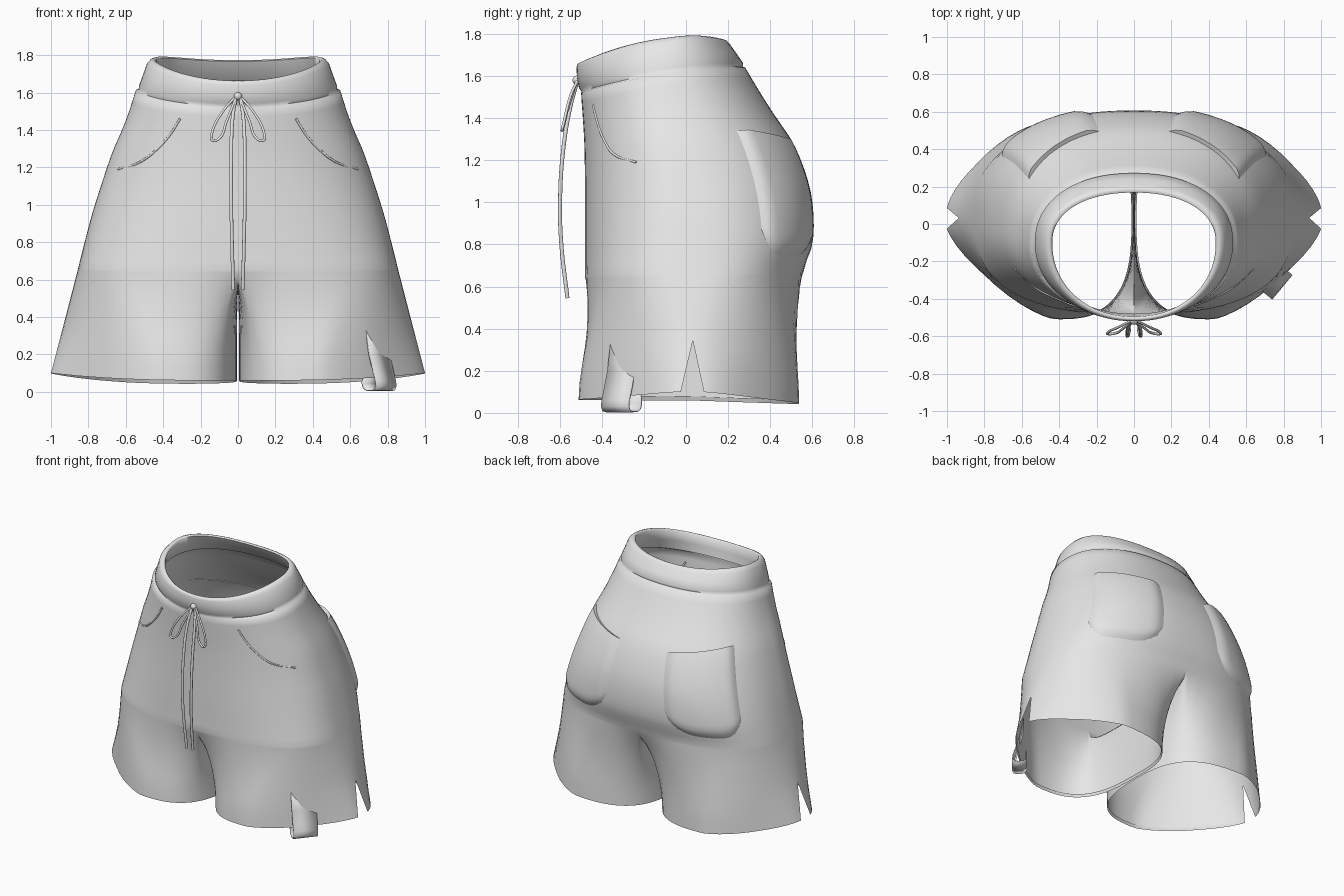
import bpy, bmesh, math
from mathutils import Vector

if "Cube" in bpy.data.objects:
    bpy.data.objects.remove(bpy.data.objects["Cube"])

cloth = bpy.data.materials.new("plain_grey_cloth")
cloth.diffuse_color = (0.8, 0.8, 0.8, 1)
cloth.use_nodes = True
cloth.node_tree.nodes["Principled BSDF"].inputs["Base Color"].default_value = cloth.diffuse_color


def interp(t, table):
    """Smooth interpolation of rows (key, values...)."""
    n = len(table)
    t = min(max(t, table[0][0]), table[-1][0])
    i = max(k for k in range(n - 1) if table[k][0] <= t)
    a, b = table[i], table[i + 1]
    p, q = table[max(i - 1, 0)], table[min(i + 2, n - 1)]
    h = b[0] - a[0]
    u = (t - a[0]) / h
    out = []
    for c in range(1, len(a)):
        m0 = (b[c] - p[c]) / (b[0] - p[0]) * h
        m1 = (q[c] - a[c]) / (q[0] - a[0]) * h
        out.append((2*u**3 - 3*u*u + 1)*a[c] + (u**3 - 2*u*u + u)*m0
                   + (3*u*u - 2*u**3)*b[c] + (u**3 - u*u)*m1)
    return out


def section(th, z, a, yf, yb, ym, nf, nb):
    """Half outline: th = 0 front centre, pi back centre."""
    s, c = abs(math.sin(th)), math.cos(th)
    n = nf if c > 0 else nb
    x = a * s ** (2 / n) if s > 1e-6 else 0.0
    d = abs(c) ** (2 / n)
    return Vector((x, ym + (yf - ym) * d if c > 0 else ym + (yb - ym) * d, z))


# height, half width, front y, back y
BODY = [(.55, .88, -.483, .535), (.70, .845, -.48, .565), (.80, .82, -.48, .60),
        (.95, .78, -.48, .605), (1.1, .733, -.48, .58), (1.28, .672, -.483, .51),
        (1.4, .62, -.49, .43), (1.5, .582, -.497, .365), (1.65, .535, -.503, .275)]


def body(th, z):
    f = (z - .7) / .9
    nf = 2.1 + .45 * max(0, 1 - f * 1.5) ** 2
    return section(th, z, *interp(z, BODY), .03 - .13 * f, nf, 2.5 - .3 * f)


def body_normal(th, z):
    e = .01
    n = (body(th + e, z) - body(th - e, z)).cross(body(th, z + e) - body(th, z - e))
    return n.normalized()


def finish(name, bm, angle=45, mirror=False):
    bmesh.ops.remove_doubles(bm, verts=bm.verts, dist=1e-4)
    bmesh.ops.recalc_face_normals(bm, faces=bm.faces)
    me = bpy.data.meshes.new(name)
    bm.to_mesh(me)
    bm.free()
    ob = bpy.data.objects.new(name, me)
    bpy.context.collection.objects.link(ob)
    me.materials.append(cloth)
    bpy.ops.object.select_all(action='DESELECT')
    ob.select_set(True)
    bpy.context.view_layer.objects.active = ob
    bpy.ops.object.shade_smooth_by_angle(angle=math.radians(angle))
    if mirror:
        ob.modifiers.new("mirror", 'MIRROR').merge_threshold = .001
    return ob


def grid(bm, rows):
    vs = [[bm.verts.new(p) for p in r] for r in rows]
    for r, q in zip(vs, vs[1:]):
        for i in range(len(r) - 1):
            bm.faces.new((r[i], r[i + 1], q[i + 1], q[i]))


def tube(name, pts, radius):
    cu = bpy.data.curves.new(name, 'CURVE')
    cu.dimensions = '3D'
    cu.bevel_depth, cu.bevel_resolution, cu.resolution_u = radius, 2, 6
    cu.use_fill_caps = True
    sp = cu.splines.new('BEZIER')
    sp.bezier_points.add(len(pts) - 1)
    for b, p in zip(sp.bezier_points, pts):
        b.co = p
        b.handle_left_type = b.handle_right_type = 'AUTO'
    cu.materials.append(cloth)
    bpy.context.collection.objects.link(bpy.data.objects.new(name, cu))


# Hips
M, K, PHI = 40, 14, 140
crotch_z = lambda th: .66 - .01 * math.cos(th)
seam_z = lambda th: 1.58 - .06 * math.cos(th) + .028 * math.sin(th) ** 2
rim_z = lambda th: 1.718 - .055 * math.cos(th) + .062 * math.sin(th) ** 2
thetas = [math.pi * i / M for i in range(M + 1)]
bm = bmesh.new()
rows = [[body(th, crotch_z(th) + (seam_z(th) - crotch_z(th)) * k / 18) for th in thetas]
        for k in range(19)]

# Waistband rolled over the top: height fraction, half width, front y, back y
BAND = [(.04, .53, -.496, .268), (.15, .53, -.508, .272),
        (.5, .508, -.518, .24), (.85, .487, -.52, .207), (.97, .467, -.515, .192),
        (1, .45, -.505, .18), (.95, .437, -.495, .168), (.5, .46, -.49, .2),
        (.1, .5, -.48, .25)]
rows += [[section(th, seam_z(th) + (rim_z(th) - seam_z(th)) * u, a, f, b, -.1, 2.1, 2.2)
          for th in thetas] for u, a, f, b in BAND]
grid(bm, rows)

# Crotch seam from back to front: parameter, y, z
end_f, end_b = body(0, crotch_z(0)), body(math.pi, crotch_z(math.pi))
CROTCH = [(0, end_b.y, end_b.z), (.1, .52, .605), (.25, .40, .57), (.45, .15, .55),
          (.65, -.12, .545), (.8, -.33, .55), (.92, -.45, .585), (1, end_f.y, end_f.z)]
cols = ([PHI * 2 / M * i for i in range(M // 2 + 1)]
        + [PHI + (360 - 2 * PHI) * i / K for i in range(1, K)]
        + [-PHI + PHI * 2 / M * i for i in range(M // 2 + 1)])


def leg_top(phi):
    if abs(phi) <= PHI:
        th = math.pi * (phi + PHI) / (2 * PHI)
        return body(th, crotch_z(th))
    return Vector((0, *interp((phi - PHI) / (360 - 2 * PHI), CROTCH)))


def leg_hem(phi):
    c, s = math.cos(math.radians(phi)), math.sin(math.radians(phi))
    front = s < 0
    cx = .42 if front else .5
    n = 2.9 if c <= 0 else 1.4 if front else 1.5
    x = cx + (1 - cx if c > 0 else cx - .006) * math.copysign(abs(c) ** (2 / n), c)
    y = .03 + math.copysign((.54 if front else .507) * abs(s) ** (2 / n), s)
    return Vector((x, y, .06 + .04 * x ** 3 - .035 * max(0, y)))


APEX = .565


def leg_point(k, t):
    phi = cols[k]
    p, q = leg_top(phi), leg_hem(phi)
    # straight at the side, eased at front and back, quick at the inseam
    a = min(180, abs(phi if phi <= 180 else 360 - phi))
    f = min(1, a / 80) ** 2
    w = min(1, max(0, (a - 95) / 60))
    w = w * w * (3 - 2 * w)
    outer = t + f * (t * t * (3 - 2 * t) - t)
    r = p.lerp(q, outer * (1 - w) + w * (1 - (1 - t) ** 2))
    sx = outer * (1 - w) + w * (1 - (1 - t) ** 4)
    r.x = p.x + (q.x - p.x) * sx
    r.z = p.z + (q.z - p.z) * t
    # side slit opening
    gap = .055 * max(0, t - APEX) / (1 - APEX)
    if abs(phi) < 40:
        r.y += gap * (1 - abs(phi) / 40) * (1 if k < len(cols) // 2 else -1)
    return r


# Legs
rows = [[leg_point(k, t) for k in range(len(cols))]
        for t in (0, .02, .05, .1, .17, .25, .35, .45, APEX, .65, .75, .87, 1)]
# turned-in hem
rows.append([Vector((.5 + (p.x - .5) * .985, .03 + (p.y - .03) * .985, p.z + .02))
             for p in rows[-1]])
grid(bm, rows)
finish("shorts_body", bm, 75, True)

# Back patch pockets, draped over the seat
bm = bmesh.new()
N = 16
lift = lambda e: .026 * min(1, e * 8) ** .6
rows = []
for j in [-1] + list(range(N + 1)):
    row = []
    for i in range(N + 1):
        u, v = i / N, max(j, 0) / N
        th = math.radians(167 - 46 * u)
        top, bottom = 1.28 + .06 * u, .735 + .14 * abs(2 * u - 1) ** 4
        z = top + (bottom - top) * v
        d = 0 if j < 0 else lift(min(u, 1 - u, 1 - v))
        row.append(body(th, z) + body_normal(th, z) * (d - .003))
    rows.append(row)
grid(bm, rows)
finish("back_pocket", bm, 50, True)

# Front slanted pocket openings
seam = []
for x, z in ((.31, 1.46), (.36, 1.38), (.43, 1.30), (.52, 1.23), (.64, 1.19)):
    th = math.asin((x / interp(z, BODY)[0]) ** 1.05)
    seam.append(body(th, z))
for s, side in ((1, "right"), (-1, "left")):
    tube("front_pocket_edge_" + side, [(p.x * s, p.y, p.z) for p in seam], .006)

    # Drawstring bow loops and hanging ends
    loop = [(.01, -.515, 1.58), (.08, -.55, 1.50), (.14, -.58, 1.38), (.138, -.588, 1.345),
            (.105, -.585, 1.35), (.06, -.56, 1.45), (.01, -.52, 1.575)]
    tube("bow_loop_" + side, [(x * s, y, z) for x, y, z in loop], .007)
    end = [(.012, -.515, 1.58), (.03, -.55, 1.45), (.036, -.583, 1.25), (.036, -.598, 1.0),
           (.032, -.592, .8), (.025, -.563, .545)]
    tube("drawstring_end_" + side, [(x * s, y, z) for x, y, z in end], .01)

# Knot
bm = bmesh.new()
bmesh.ops.create_uvsphere(bm, u_segments=12, v_segments=8, radius=.022)
bmesh.ops.translate(bm, verts=bm.verts, vec=(0, -.517, 1.58))
finish("bow_knot", bm, 60)

# Folded tag hanging round one hem
PATH = [(-.036, .345), (-.01, .2), (.02, .1), (.033, .06), (.037, .03), (.025, .008),
        (0, .003), (-.03, .004), (-.055, .018), (-.065, .045), (-.06, .09)]
out, along, mid = Vector((.77, -.64, 0)), Vector((.64, .77, 0)), Vector((.765, -.315, 0))
bm = bmesh.new()
grid(bm, [[mid + out * n + along * w + Vector((0, 0, z)) for w in (-.085, .085)]
          for n, z in PATH])
tag = finish("hem_tag", bm, 60)
tag.modifiers.new("thickness", 'SOLIDIFY').thickness = .006
